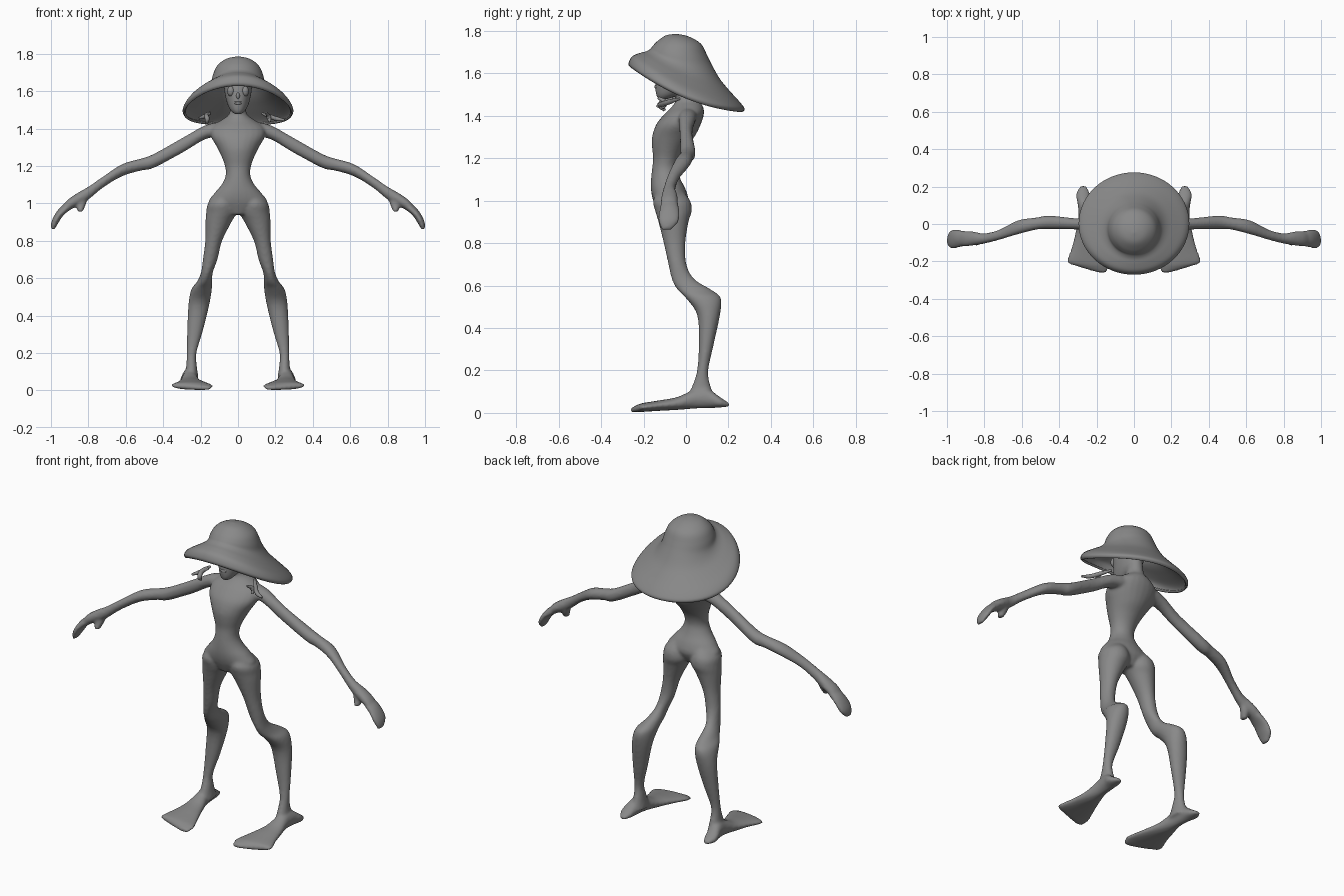
import bpy, bmesh, math
from mathutils import Vector

cube = bpy.data.objects.get("Cube")
if cube:
    bpy.data.objects.remove(cube, do_unlink=True)

grey = bpy.data.materials.new("clay grey")
grey.use_nodes = True
COLOUR = (0.25, 0.25, 0.25, 1)
grey.diffuse_color = COLOUR
grey.node_tree.nodes["Principled BSDF"].inputs["Base Color"].default_value = COLOUR


def finish(bm, name):
    bmesh.ops.recalc_face_normals(bm, faces=bm.faces)
    for f in bm.faces:
        f.smooth = True
    mesh = bpy.data.meshes.new(name)
    bm.to_mesh(mesh)
    bm.free()
    mesh.materials.append(grey)
    ob = bpy.data.objects.new(name, mesh)
    bpy.context.collection.objects.link(ob)
    return ob


def refine(rows, steps=4):
    """Smoothly interpolate rows of numbers (Catmull-Rom)."""
    out = []
    for i in range(len(rows) - 1):
        p0, p1 = rows[max(i - 1, 0)], rows[i]
        p2, p3 = rows[i + 1], rows[min(i + 2, len(rows) - 1)]
        for s in range(steps):
            t = s / steps
            out.append([b + t * (c - a) / 2 + t * t * (a - 2.5 * b + 2 * c - d / 2)
                        + t ** 3 * (1.5 * (b - c) + (d - a) / 2)
                        for a, b, c, d in zip(p0, p1, p2, p3)])
    out.append(rows[-1])
    return out


def skin(bm, rings):
    for r, s in zip(rings, rings[1:]):
        for i in range(len(r)):
            j = (i + 1) % len(r)
            bm.faces.new((r[i], r[j], s[j], s[i]))


def loft(bm, axis, rows, side=1, n=24):
    """Rows are (position, a min, a max, b min, b max) of elliptical sections."""
    rings = []
    for t, a0, a1, b0, b1 in refine(rows):
        ring = []
        for k in range(n):
            w = math.tau * k / n
            a = (a0 + a1) / 2 + (a1 - a0) / 2 * math.cos(w)
            b = (b0 + b1) / 2 + (b1 - b0) / 2 * math.sin(w)
            x, y, z = {"x": (t, a, b), "y": (a, t, b), "z": (a, b, t)}[axis]
            ring.append(bm.verts.new((side * x, y, z)))
        rings.append(ring)
    skin(bm, rings)
    bm.faces.new(rings[0])
    bm.faces.new(rings[-1])


def centred(rows):
    return [(z, -h, h, y0, y1) for z, h, y0, y1 in rows]


torso = centred([
    (.94, .06, -.13, -.02), (1.0, .155, -.155, .01), (1.05, .13, -.165, 0),
    (1.1, .088, -.165, -.025), (1.15, .066, -.16, -.04), (1.2, .07, -.155, -.03),
    (1.25, .088, -.16, 0), (1.3, .112, -.16, .04), (1.36, .145, -.14, .07),
    (1.41, .14, -.1, .085), (1.445, .09, -.065, .08), (1.48, .047, -.045, .06),
    (1.56, .04, -.04, .05)])
head = centred([
    (1.478, .02, -.13, -.09), (1.5, .042, -.142, -.03), (1.54, .06, -.145, .03),
    (1.6, .073, -.14, .06), (1.66, .073, -.125, .06), (1.71, .05, -.1, .03)])
arm = [
    (.06, -.04, .06, 1.36, 1.44), (.17, -.035, .045, 1.345, 1.42),
    (.29, -.03, .03, 1.275, 1.355), (.45, -.027, .045, 1.19, 1.265),
    (.52, -.03, .035, 1.175, 1.24), (.62, -.055, .02, 1.145, 1.21),
    (.72, -.085, -.03, 1.085, 1.145), (.8, -.105, -.05, 1.02, 1.09),
    (.86, -.115, -.04, .985, 1.055), (.91, -.12, -.04, .96, 1.02),
    (.94, -.11, -.05, .955, .985)]
fingers = [
    (1.01, .86, .91, -.11, -.05), (.98, .88, .95, -.12, -.035), (.94, .93, .98, -.13, -.03),
    (.9, .958, .998, -.13, -.035), (.862, .98, 1.0, -.115, -.07)]
thumb = [
    (1.03, .8, .87, -.1, -.05), (.99, .815, .865, -.11, -.06), (.955, .83, .857, -.12, -.08)]
leg = [
    (1.05, .03, .11, -.13, -.02), (1.0, .012, .16, -.155, .02), (.95, .008, .17, -.145, .027),
    (.9, .035, .174, -.13, .012), (.8, .085, .175, -.105, -.003), (.7, .11, .188, -.083, .002),
    (.63, .135, .198, -.067, .04), (.58, .138, .22, -.04, .12), (.54, .14, .25, 0, .165),
    (.46, .153, .265, .053, .16), (.32, .187, .272, .06, .13), (.2, .222, .274, .052, .105),
    (.13, .22, .277, .03, .115), (.06, .21, .29, 0, .14)]
foot = [
    (.205, .255, .285, .03, .045), (.16, .235, .31, .025, .075), (.1, .228, .3, .022, .115),
    (.04, .222, .297, .02, .11), (-.04, .2, .312, .014, .075), (-.12, .17, .332, .01, .06),
    (-.2, .138, .357, .005, .047), (-.225, .134, .31, .003, .04), (-.26, .145, .19, .002, .022)]

# Body: overlapping lofts fused into one smooth skin
bm = bmesh.new()
loft(bm, "z", torso)
loft(bm, "z", head)
for side in (1, -1):
    loft(bm, "x", arm, side)
    for part in (fingers, thumb, leg):
        loft(bm, "z", part, side)
    loft(bm, "y", foot, side)
body = finish(bm, "body")
fuse = body.modifiers.new("fuse", "REMESH")
fuse.mode = "VOXEL"
fuse.voxel_size = 0.008
fuse.use_smooth_shade = True
soft = body.modifiers.new("soften", "SMOOTH")
soft.factor = 0.5
soft.iterations = 6

# Hat: rows are (half width, front y, back y, front z, side z, back z)
hat_rows = [
    (.283, -.257, .26, 1.632, 1.485, 1.422), (.29, -.265, .27, 1.645, 1.497, 1.432),
    (.27, -.25, .25, 1.675, 1.525, 1.46), (.22, -.215, .2, 1.69, 1.565, 1.515),
    (.17, -.185, .155, 1.698, 1.605, 1.57), (.14, -.165, .115, 1.71, 1.645, 1.64),
    (.127, -.152, .093, 1.725, 1.69, 1.685), (.105, -.133, .066, 1.745, 1.735, 1.735),
    (.06, -.095, .01, 1.772, 1.768, 1.768), (.004, -.05, -.045, 1.78, 1.78, 1.78)]
bm = bmesh.new()
rings = []
for w, yf, yb, zf, zs, zb in refine(hat_rows):
    ring = []
    for k in range(64):
        c, s = math.cos(math.tau * k / 64), math.sin(math.tau * k / 64)
        mean = (zf + zb) / 2
        z = (mean + zs) / 2 + (zb - zf) / 2 * s + (zs - mean) / 2 * (c * c - s * s)
        ring.append(bm.verts.new((w * c, (yf + yb) / 2 + (yb - yf) / 2 * s, z)))
    rings.append(ring)
skin(bm, rings)
bm.faces.new(rings[-1])
hat = finish(bm, "sun_hat")
thick = hat.modifiers.new("thickness", "SOLIDIFY")
thick.thickness = 0.012
thick.offset = 0


def blob(name, centre, size):
    bm = bmesh.new()
    bmesh.ops.create_uvsphere(bm, u_segments=20, v_segments=12, radius=1)
    bmesh.ops.scale(bm, vec=size, verts=bm.verts)
    bmesh.ops.translate(bm, vec=centre, verts=bm.verts)
    return finish(bm, name)


def ribbon(name, points, radius):
    """Tapered tube through the points."""
    curve = bpy.data.curves.new(name, "CURVE")
    curve.dimensions = "3D"
    curve.bevel_depth = radius
    curve.bevel_resolution = 3
    curve.use_fill_caps = True
    spline = curve.splines.new("BEZIER")
    spline.bezier_points.add(len(points) - 1)
    for i, (bp, p) in enumerate(zip(spline.bezier_points, points)):
        bp.co = Vector(p)
        bp.handle_left_type = bp.handle_right_type = "AUTO"
        bp.radius = 1 if 0 < i < len(points) - 1 else 0.5
    curve.materials.append(grey)
    ob = bpy.data.objects.new(name, curve)
    bpy.context.collection.objects.link(ob)


# Face: eyes, lips and nose
for side, label in ((1, "left"), (-1, "right")):
    blob(label + "_eye", (side * .038, -.118, 1.6), (.02, .02, .028))
blob("nose", (0, -.138, 1.575), (.01, .012, .018))
for name, z, dip in (("upper_lip", 1.545, .006), ("lower_lip", 1.528, -.006)):
    ribbon(name, [(-.036, -.118, 1.545), (0, -.143, z - dip), (.036, -.118, 1.545)], .006)

# Curled ornaments hanging under the brim
ribbon("right_ornament", [(-.17, -.1, 1.425), (-.165, -.12, 1.45), (-.17, -.09, 1.47),
                          (-.15, -.04, 1.485)], .013)
ribbon("right_ornament_leaf", [(-.21, -.13, 1.455), (-.18, -.1, 1.465), (-.15, -.06, 1.48)], .012)
ribbon("left_ornament", [(.13, -.03, 1.48), (.17, -.08, 1.465), (.21, -.12, 1.452),
                         (.25, -.135, 1.445)], .012)
ribbon("left_ornament_leaf", [(.15, -.13, 1.485), (.165, -.1, 1.46), (.17, -.11, 1.435)], .013)
